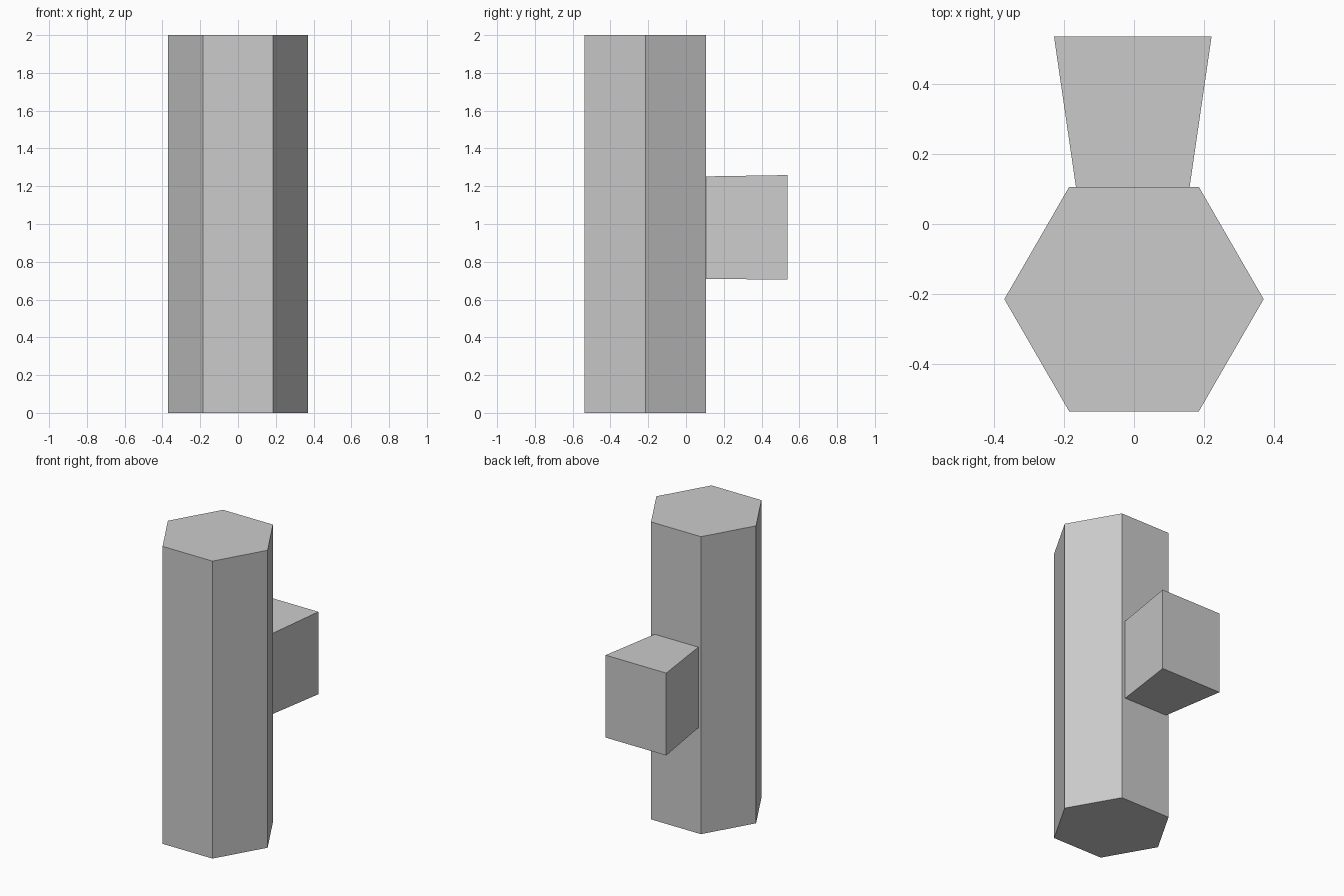
import bpy
import bmesh
from math import cos, sin, radians

cube = bpy.data.objects.get("Cube")
if cube:
    bpy.data.objects.remove(cube, do_unlink=True)

grey = bpy.data.materials.new("plain grey")
grey.use_nodes = True
colour = (0.6, 0.6, 0.6, 1.0)
grey.diffuse_color = colour
grey.node_tree.nodes["Principled BSDF"].inputs["Base Color"].default_value = colour


def loft(name, start, end):
    """Closed solid between two matching outlines."""
    bm = bmesh.new()
    a = [bm.verts.new(p) for p in start]
    b = [bm.verts.new(p) for p in end]
    bm.faces.new(a)
    bm.faces.new(b)
    for i in range(len(a)):
        j = (i + 1) % len(a)
        bm.faces.new((a[i], a[j], b[j], b[i]))
    bmesh.ops.recalc_face_normals(bm, faces=bm.faces)
    mesh = bpy.data.meshes.new(name)
    bm.to_mesh(mesh)
    bm.free()
    mesh.materials.append(grey)
    obj = bpy.data.objects.new(name, mesh)
    bpy.context.collection.objects.link(obj)
    return obj


def hexagon(z, radius=0.371, y=-0.215):
    return [(radius * cos(radians(60 * i)), y + radius * sin(radians(60 * i)), z)
            for i in range(6)]


def rectangle(y, x0, x1, z0, z1):
    return [(x0, y, z0), (x1, y, z0), (x1, y, z1), (x0, y, z1)]


# Upright six-sided column
loft("hexagonal_column", hexagon(0), hexagon(2))

# Block on the back, flaring outward
loft("rear_block",
     rectangle(0.105, -0.166, 0.159, 0.71, 1.252),
     rectangle(0.537, -0.229, 0.222, 0.705, 1.259))
